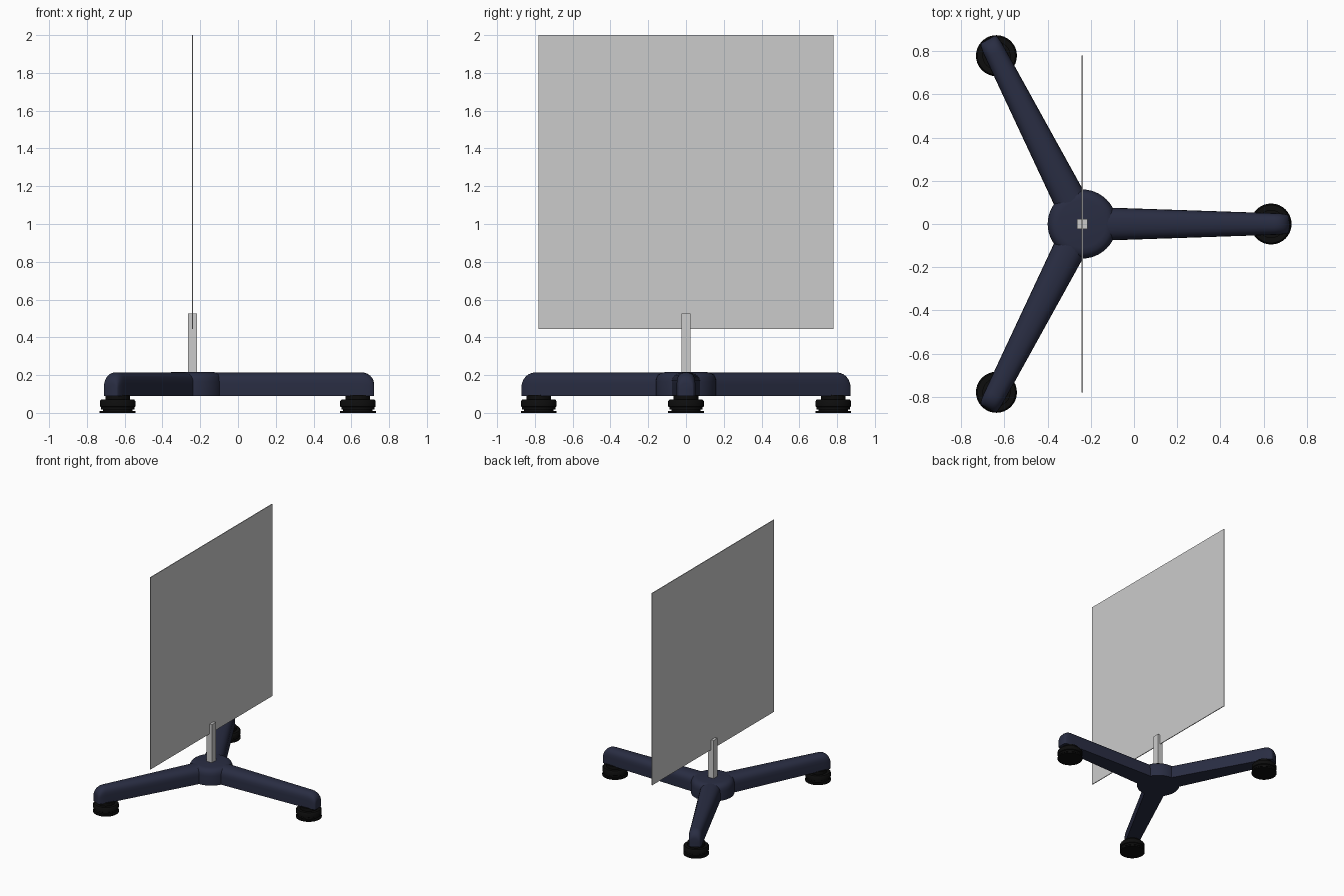
import bpy, bmesh, math

if "Cube" in bpy.data.objects:
    bpy.data.objects.remove(bpy.data.objects["Cube"])

HUB_X = -0.24
ANGLES = (0, math.radians(117), math.radians(-117))


def material(name, rgb):
    m = bpy.data.materials.new(name)
    m.diffuse_color = (*rgb, 1)
    m.use_nodes = True
    m.node_tree.nodes["Principled BSDF"].inputs["Base Color"].default_value = m.diffuse_color
    return m


navy = material("navy_paint", (0.022, 0.026, 0.055))
black = material("black_rubber", (0.004, 0.004, 0.004))


def finish(name, bm, mat=None, loc=(0, 0, 0), rot=0, smooth=True):
    bmesh.ops.recalc_face_normals(bm, faces=bm.faces)
    me = bpy.data.meshes.new(name)
    bm.to_mesh(me)
    bm.free()
    ob = bpy.data.objects.new(name, me)
    bpy.context.collection.objects.link(ob)
    ob.location = loc
    ob.rotation_euler.z = rot
    if mat:
        me.materials.append(mat)
    if smooth:
        bpy.ops.object.select_all(action='DESELECT')
        bpy.context.view_layer.objects.active = ob
        ob.select_set(True)
        bpy.ops.object.shade_smooth_by_angle(angle=math.radians(40))
    return ob


def loft(bm, rings):
    """Skin closed rings of points and cap both ends."""
    rings = [[bm.verts.new(p) for p in r] for r in rings]
    n = len(rings[0])
    for a, b in zip(rings, rings[1:]):
        for i in range(n):
            j = (i + 1) % n
            bm.faces.new((a[i], a[j], b[j], b[i]))
    bm.faces.new(rings[0])
    bm.faces.new(rings[-1])


def lathe(name, profile, mat, loc, n=32):
    bm = bmesh.new()
    loft(bm, [[(r * math.cos(2 * math.pi * i / n), r * math.sin(2 * math.pi * i / n), z)
               for i in range(n)] for r, z in profile])
    return finish(name, bm, mat, loc)


def box(name, lo, hi):
    bm = bmesh.new()
    bmesh.ops.create_cube(bm, size=1)
    for v in bm.verts:
        v.co = [(a + b) / 2 + c * (b - a) for a, b, c in zip(lo, hi, v.co)]
    return finish(name, bm, smooth=False)


def leg_section(d, w, top):
    """Flat bottom, upright sides, rounded top."""
    bottom = 0.09
    shoulder = bottom + (top - bottom) * 0.5
    pts = [(d, w, bottom)]
    for i in range(13):
        a = math.pi * i / 12
        c, s = math.cos(a), math.sin(a)
        y = math.copysign(abs(c) ** 0.8, c)
        pts.append((d, w * y, shoulder + (top - shoulder) * abs(s) ** 0.8))
    pts.append((d, -w, bottom))
    return pts


# Tapered legs with rounded tips
def leg(name, angle):
    bm = bmesh.new()
    sections = [(0.05, 0.078, 0.215), (0.15, 0.075, 0.215), (0.89, 0.05, 0.215)]
    for i in range(1, 7):
        a = math.pi / 2 * i / 6
        sections.append((0.89 + 0.07 * math.sin(a),
                         0.05 - 0.014 * (1 - math.cos(a)),
                         0.155 + 0.06 * math.cos(a)))
    loft(bm, [leg_section(*s) for s in sections])
    finish(name, bm, navy, (HUB_X, 0, 0), angle)


# Stepped levelling feet
foot_profile = [(0.095, 0), (0.095, 0.01), (0.078, 0.01), (0.078, 0.017), (0.088, 0.017),
                (0.088, 0.03), (0.094, 0.034), (0.094, 0.062), (0.088, 0.07),
                (0.065, 0.07), (0.065, 0.095)]
for label, ang in zip(("right", "back", "front"), ANGLES):
    leg(label + "_leg", ang)
    lathe(label + "_foot", foot_profile, black,
          (HUB_X + 0.875 * math.cos(ang), 0.875 * math.sin(ang), 0))

# Central hub
lathe("hub", [(0.16, 0.09), (0.16, 0.165), (0.156, 0.186), (0.147, 0.202),
              (0.132, 0.212), (0.11, 0.216)], navy, (HUB_X, 0, 0), 48)

# Upright post and thin panel
box("post", (HUB_X - 0.024, -0.024, 0.21), (HUB_X + 0.024, 0.024, 0.525))
box("panel", (HUB_X - 0.003, -0.78, 0.445), (HUB_X + 0.003, 0.78, 2.0))
